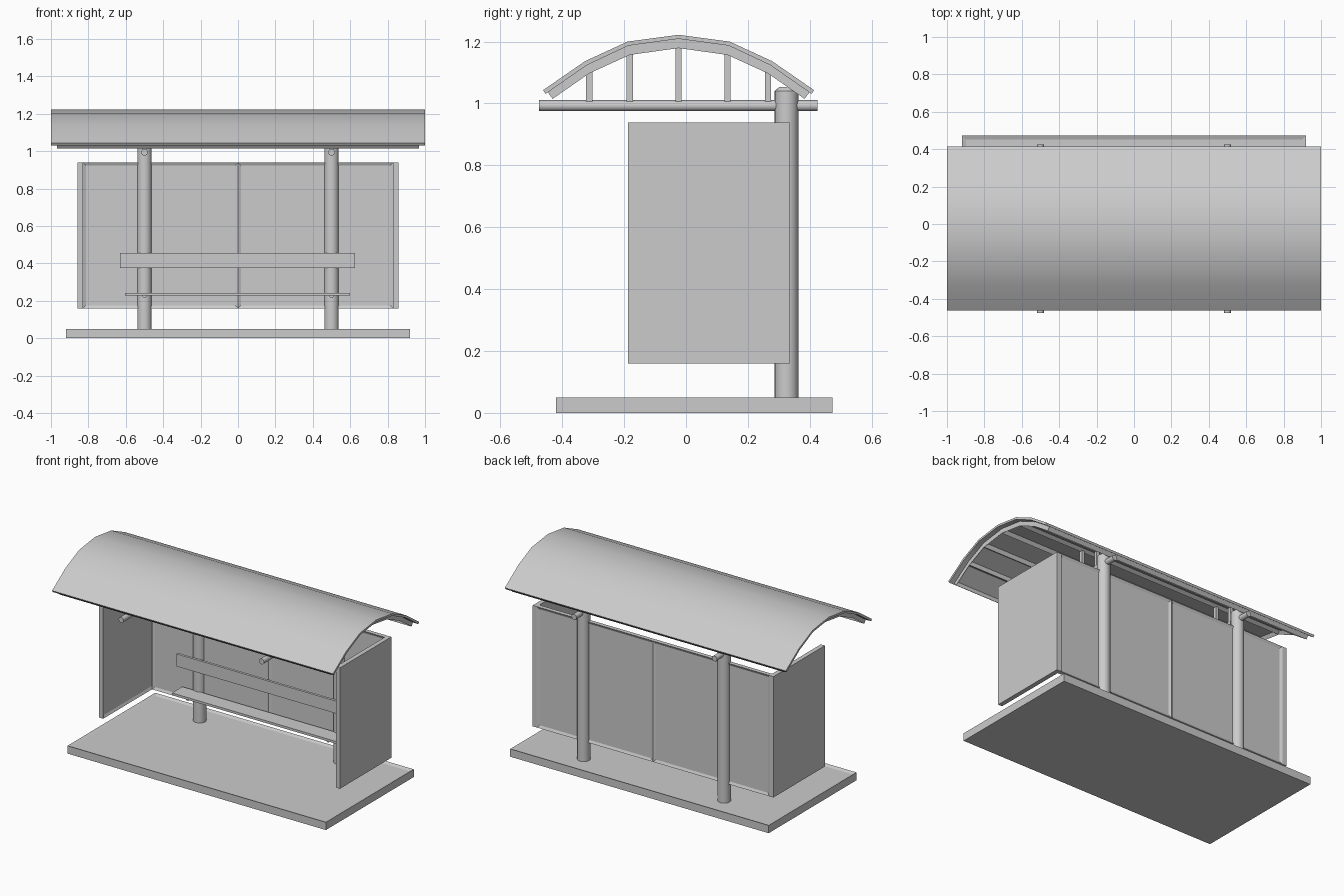
import bpy, bmesh, math
from mathutils import Vector, Matrix

if "Cube" in bpy.data.objects:
    bpy.data.objects.remove(bpy.data.objects["Cube"])


def finish(name, bm, smooth=False):
    bmesh.ops.recalc_face_normals(bm, faces=bm.faces[:])
    me = bpy.data.meshes.new(name)
    bm.to_mesh(me)
    bm.free()
    ob = bpy.data.objects.new(name, me)
    bpy.context.collection.objects.link(ob)
    if smooth:
        bpy.context.view_layer.objects.active = ob
        ob.select_set(True)
        bpy.ops.object.shade_smooth_by_angle(angle=math.radians(35))
        ob.select_set(False)
    return ob


def box(name, lo, hi, recess=(), rim=0.02, depth=0.008):
    """Box from corner to corner; faces pointing along 'recess' get a sunken panel."""
    lo, hi = Vector(lo), Vector(hi)
    bm = bmesh.new()
    bmesh.ops.create_cube(bm, size=1)
    for v in bm.verts:
        v.co = (lo + hi) / 2 + v.co * (hi - lo)
    bm.normal_update()
    faces = [f for f in bm.faces for d in recess if f.normal.dot(Vector(d)) > 0.9]
    if faces:
        bmesh.ops.inset_individual(bm, faces=faces, thickness=rim, depth=-depth)
    return finish(name, bm)


def rod(name, a, b, r, sides=24, dome=0):
    a, b = Vector(a), Vector(b)
    d = b - a
    bm = bmesh.new()
    rot = d.to_track_quat('Z', 'Y').to_matrix().to_4x4()
    bmesh.ops.create_cone(bm, cap_ends=True, segments=sides, radius1=r, radius2=r,
                          depth=d.length, matrix=Matrix.Translation((a + b) / 2) @ rot)
    if dome:
        bmesh.ops.create_cone(bm, cap_ends=True, segments=sides, radius1=r, radius2=r * 0.6,
                              depth=dome, matrix=Matrix.Translation(b + Vector((0, 0, dome / 2))))
    return finish(name, bm, True)


def arch(name, top, bottom, half, smooth=False, coffer=0):
    """Bent slab along x between two (y, z) outlines, optionally coffered below."""
    bm = bmesh.new()
    rows = [[bm.verts.new((x, y, z)) for y, z in pts]
            for x in (-half, half) for pts in (top, bottom)]
    tl, bl, tr, br = rows
    under = []
    for i in range(len(top) - 1):
        j = i + 1
        bm.faces.new((tl[i], tr[i], tr[j], tl[j]))
        under.append(bm.faces.new((bl[i], bl[j], br[j], br[i])))
        bm.faces.new((tl[i], tl[j], bl[j], bl[i]))
        bm.faces.new((tr[i], br[i], br[j], tr[j]))
    for i in (0, -1):
        bm.faces.new((tl[i], bl[i], br[i], tr[i]))
    bmesh.ops.recalc_face_normals(bm, faces=bm.faces[:])
    if coffer:
        bmesh.ops.inset_individual(bm, faces=under, thickness=coffer, depth=-0.022)
    return finish(name, bm, smooth)


def mirrored(half_pts):
    """Complete a half outline about the roof centre line y = -0.024."""
    c = -0.024
    return [(c - d, z) for d, z in half_pts] + [(c + d, z) for d, z in half_pts[-2::-1]]


# base slab with a shallow sunken floor
box("base", (-0.92, -0.42, 0), (0.92, 0.473, 0.05), [(0, 0, 1)], 0.03, 0.008)

# curved roof sheet and the coffered frame under it
top = mirrored([(0.438, 1.043), (0.302, 1.137), (0.165, 1.2), (0, 1.222)])
mid = mirrored([(0.430, 1.031), (0.296, 1.124), (0.162, 1.187), (0, 1.209)])
rib = mirrored([(0.423, 1.036), (0.296, 1.124), (0.162, 1.187), (0, 1.209)])
low = mirrored([(0.407, 1.015), (0.289, 1.097), (0.158, 1.157), (0, 1.179)])
arch("roof", top, mid, 1.0, smooth=True)
arch("roof_frame", rib, low, 0.967, coffer=0.02)

# posts, roof beams, struts and seat brackets on both sides
for s, side in ((-1, "left"), (1, "right")):
    x = 0.5 * s
    rod(side + "_post", (x, 0.325, 0.035), (x, 0.325, 1.04), 0.0385, dome=0.014)
    rod(side + "_beam", (x, -0.475, 0.993), (x, 0.425, 0.993), 0.0175)
    for i, (y, z) in enumerate(low[1:-1]):
        box(f"{side}_strut_{i + 1}", (x - 0.01, y - 0.01, 0.995), (x + 0.01, y + 0.01, z + 0.006))
    rod(side + "_seat_bracket", (x, 0.2, 0.226), (x, 0.32, 0.226), 0.011, 12)

    # back wall bay and side wall
    a, b = sorted((0, 0.828 * s))
    box(side + "_back_panel", (a, 0.308, 0.16), (b, 0.335, 0.938),
        [(0, 1, 0), (0, -1, 0)], 0.0225, 0.008)
    a, b = sorted((0.828 * s, 0.857 * s))
    box(side + "_side_wall", (a, -0.188, 0.16), (b, 0.335, 0.938), [(-s, 0, 0)], 0.022, 0.008)

# bench
box("seat", (-0.603, 0.19, 0.227), (0.6, 0.295, 0.242))
box("backrest", (-0.63, 0.272, 0.375), (0.625, 0.288, 0.455))
